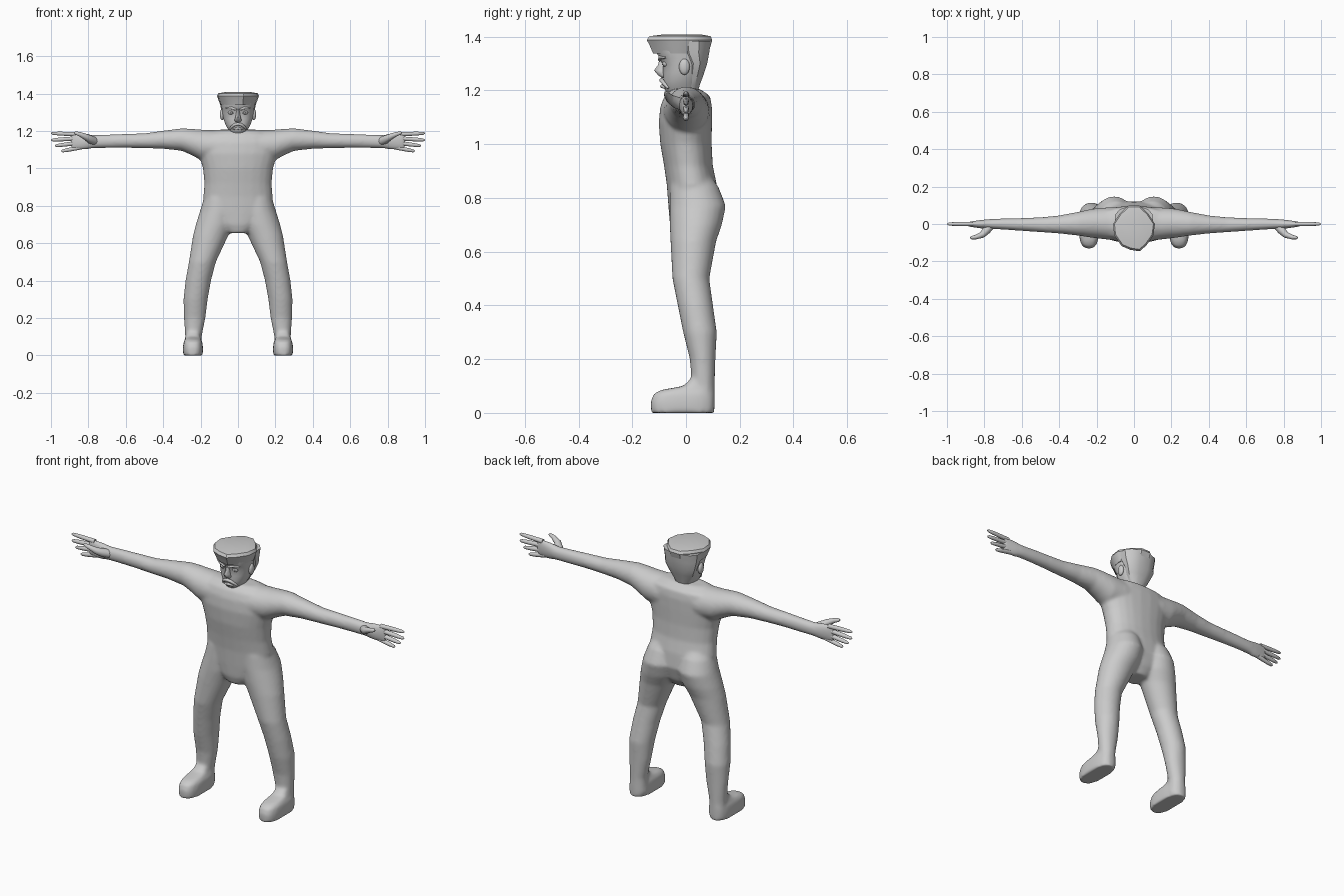
import bpy, bmesh, math
from mathutils import Vector, Matrix

grey = bpy.data.materials.new("plain grey")
grey.diffuse_color = (0.6, 0.6, 0.6, 1)


def bridge(bm, rings):
    """Skin a list of equal-length point rings and cap both ends."""
    vs = [[bm.verts.new(p) for p in r] for r in rings]
    n = len(vs[0])
    fs = [bm.faces.new(vs[0]), bm.faces.new(vs[-1])]
    for a, b in zip(vs, vs[1:]):
        for i in range(n):
            j = (i + 1) % n
            fs.append(bm.faces.new((a[i], a[j], b[j], b[i])))
    bmesh.ops.recalc_face_normals(bm, faces=fs)


def loft(bm, rows, axis='z', s=1, n=24, power=2.0):
    """Rows are (t, a0, a1, b0, b1): an ellipse spanning a and b at t."""
    rings = []
    for t, a0, a1, b0, b1 in rows:
        ring = []
        for k in range(n):
            w = 2 * math.pi * (k + 0.5) / n
            c, d = math.cos(w), math.sin(w)
            a = (a0 + a1) / 2 + (a1 - a0) / 2 * math.copysign(abs(c) ** (2 / power), c)
            b = (b0 + b1) / 2 + (b1 - b0) / 2 * math.copysign(abs(d) ** (2 / power), d)
            ring.append((s * a, b, t) if axis == 'z' else (s * t, a, b))
        rings.append(ring)
    bridge(bm, rings)


def tube(bm, pts, radii, s=1, n=10):
    """Tapered round tube along a path."""
    pts = [Vector((s * p[0], p[1], p[2])) for p in pts]
    rings = []
    for i, p in enumerate(pts):
        d = pts[min(i + 1, len(pts) - 1)] - pts[max(i - 1, 0)]
        q = d.to_track_quat('Z', 'Y')
        rings.append([p + q @ Vector((radii[i] * math.cos(2 * math.pi * k / n),
                                      radii[i] * math.sin(2 * math.pi * k / n), 0))
                      for k in range(n)])
    bridge(bm, rings)


def ball(bm, loc, size):
    m = Matrix.Translation(loc) @ Matrix.Diagonal((*size, 1))
    bmesh.ops.create_uvsphere(bm, u_segments=14, v_segments=10, radius=1, matrix=m)


def finish(name, bm, angle=50):
    me = bpy.data.meshes.new(name)
    bm.to_mesh(me)
    bm.free()
    me.materials.append(grey)
    ob = bpy.data.objects.new(name, me)
    bpy.context.collection.objects.link(ob)
    bpy.ops.object.select_all(action='DESELECT')
    ob.select_set(True)
    bpy.context.view_layer.objects.active = ob
    bpy.ops.object.shade_smooth_by_angle(angle=math.radians(angle))
    return ob


# Body: torso, legs, feet and arms fused into one smooth skin
bm = bmesh.new()
torso = [(.655, .06, -.045, .07), (.70, .12, -.06, .10), (.77, .18, -.066, .122),
         (.85, .186, -.072, .115), (.92, .180, -.082, .10), (1.0, .188, -.096, .096),
         (1.08, .212, -.102, .097), (1.14, .22, -.096, .097), (1.18, .2, -.08, .09),
         (1.207, .12, -.05, .05)]
loft(bm, [(z, -w, w, f, b) for z, w, f, b in torso], power=2.2)
leg = [(.90, .03, .15, -.05, .08), (.84, .012, .183, -.06, .122), (.77, .006, .204, -.062, .149),
       (.70, .02, .226, -.061, .134), (.64, .052, .241, -.058, .113), (.5, .118, .263, -.051, .087),
       (.4, .144, .281, -.031, .101), (.3, .162, .292, -.011, .115), (.2, .174, .289, .014, .110),
       (.1, .194, .283, .022, .107), (.02, .19, .287, .015, .107)]
foot = [(0, .188, .294, -.130, .106), (.04, .187, .295, -.132, .107), (.07, .19, .292, -.122, .107),
        (.085, .198, .284, -.095, .106), (.10, .202, .28, -.01, .10), (.13, .205, .275, .02, .10)]
arm = [(0, -.09, .09, 1.06, 1.2), (.12, -.086, .09, 1.035, 1.205), (.2, -.077, .085, 1.045, 1.208),
       (.25, -.07, .076, 1.072, 1.212), (.3, -.062, .065, 1.094, 1.215), (.4, -.051, .046, 1.105, 1.202),
       (.5, -.044, .036, 1.108, 1.188), (.6, -.037, .032, 1.110, 1.185), (.7, -.03, .03, 1.109, 1.182),
       (.77, -.027, .027, 1.108, 1.179), (.82, -.024, .022, 1.100, 1.188), (.87, -.016, .014, 1.097, 1.194),
       (.895, -.012, .01, 1.104, 1.193)]
for s in (1, -1):
    loft(bm, leg, s=s)
    loft(bm, foot, s=s, power=2.8)
    loft(bm, arm, axis='x', s=s)
body = finish("body", bm)
rm = body.modifiers.new("fuse", 'REMESH')
rm.mode = 'VOXEL'
rm.voxel_size = 0.008
rm.use_smooth_shade = True
sm = body.modifiers.new("soften", 'SMOOTH')
sm.factor = 0.5
sm.iterations = 10

# Fingers and thumbs
tips = [((.86, 1.183), (1.0, 1.188)), ((.87, 1.160), (.999, 1.152)),
        ((.86, 1.136), (.978, 1.121)), ((.845, 1.112), (.945, 1.092))]
for s, side in ((1, "left"), (-1, "right")):
    bm = bmesh.new()
    for (x0, z0), (x1, z1) in tips:
        pts = [(x0 + (x1 - x0) * t, 0, z0 + (z1 - z0) * t) for t in (0, .4, .7, .93, 1)]
        tube(bm, pts, (.012, .0115, .0105, .008, .003), s)
    tube(bm, [(.765, -.008, 1.145), (.79, -.035, 1.155), (.812, -.058, 1.168), (.845, -.070, 1.183),
              (.868, -.073, 1.19), (.876, -.073, 1.192)], (.022, .022, .017, .012, .009, .003), s)
    finish(side + "_fingers", bm)

# Head: jaw, face and skull
bm = bmesh.new()
head = [(1.16, .045, -.045, .045), (1.195, .045, -.074, .043), (1.21, .054, -.084, .045),
        (1.235, .068, -.084, .052), (1.265, .078, -.086, .062), (1.295, .084, -.086, .07),
        (1.318, .087, -.098, .075), (1.34, .09, -.11, .08), (1.37, .095, -.112, .082)]
loft(bm, [(z, -w, w, f, b) for z, w, f, b in head], n=20, power=2.3)
finish("head", bm)

# Nose
bm = bmesh.new()
loft(bm, [(1.247, -.012, .012, -.09, -.06), (1.257, -.02, .02, -.104, -.06),
          (1.275, -.015, .015, -.119, -.06), (1.295, -.01, .01, -.104, -.06),
          (1.32, -.009, .009, -.098, -.06)], n=10)
finish("nose", bm)

# Mouth: drooping upper lip and a short lower lip
bm = bmesh.new()
tube(bm, [(-.043, -.066, 1.208), (-.034, -.078, 1.222), (-.018, -.088, 1.234), (0, -.091, 1.238),
          (.018, -.088, 1.234), (.034, -.078, 1.222), (.043, -.066, 1.208)],
     (.004, .007, .008, .008, .008, .007, .004))
tube(bm, [(-.028, -.078, 1.209), (0, -.089, 1.216), (.028, -.078, 1.209)], (.004, .007, .004))
finish("mouth", bm)

# Eyes with pupils, brows and ears
for s, side in ((1, "left"), (-1, "right")):
    bm = bmesh.new()
    ball(bm, (s * .036, -.074, 1.300), (.017, .014, .013))
    ball(bm, (s * .036, -.086, 1.300), (.006, .004, .006))
    finish(side + "_eye", bm)
    bm = bmesh.new()
    tube(bm, [(.010, -.098, 1.314), (.035, -.096, 1.324), (.066, -.076, 1.322)], (.006, .007, .004), s)
    finish(side + "_brow", bm)
    bm = bmesh.new()
    ball(bm, (s * .085, -.006, 1.288), (.012, .02, .03))
    finish(side + "_ear", bm)

# Hair: flat flared crown with a front quiff
outline = [(.03, .098), (.075, .055), (.112, .0), (.104, -.06), (.066, -.115), (.03, -.146),
           (-.02, -.138), (-.066, -.118), (-.106, -.06), (-.112, .0), (-.075, .055), (-.03, .098)]
bm = bmesh.new()
levels = [(1.338, .84, 0), (1.365, .93, .004), (1.388, 1.0, 0), (1.402, .93, 0), (1.408, .6, 0)]
bridge(bm, [[(x * k, y * k, z + lift * (y < -.1)) for x, y in outline] for z, k, lift in levels])
finish("hair_crown", bm, 40)

# Hair tapering down the back of the head to the nape
bm = bmesh.new()
nape = [(1.185, .035, -.01, .042), (1.22, .052, -.005, .052), (1.26, .073, 0, .067),
        (1.30, .09, 0, .08), (1.34, .098, -.03, .088), (1.385, .105, -.04, .095)]
loft(bm, [(z, -w, w, f, b) for z, w, f, b in nape], n=12, power=2.3)
finish("hair_back", bm, 40)
